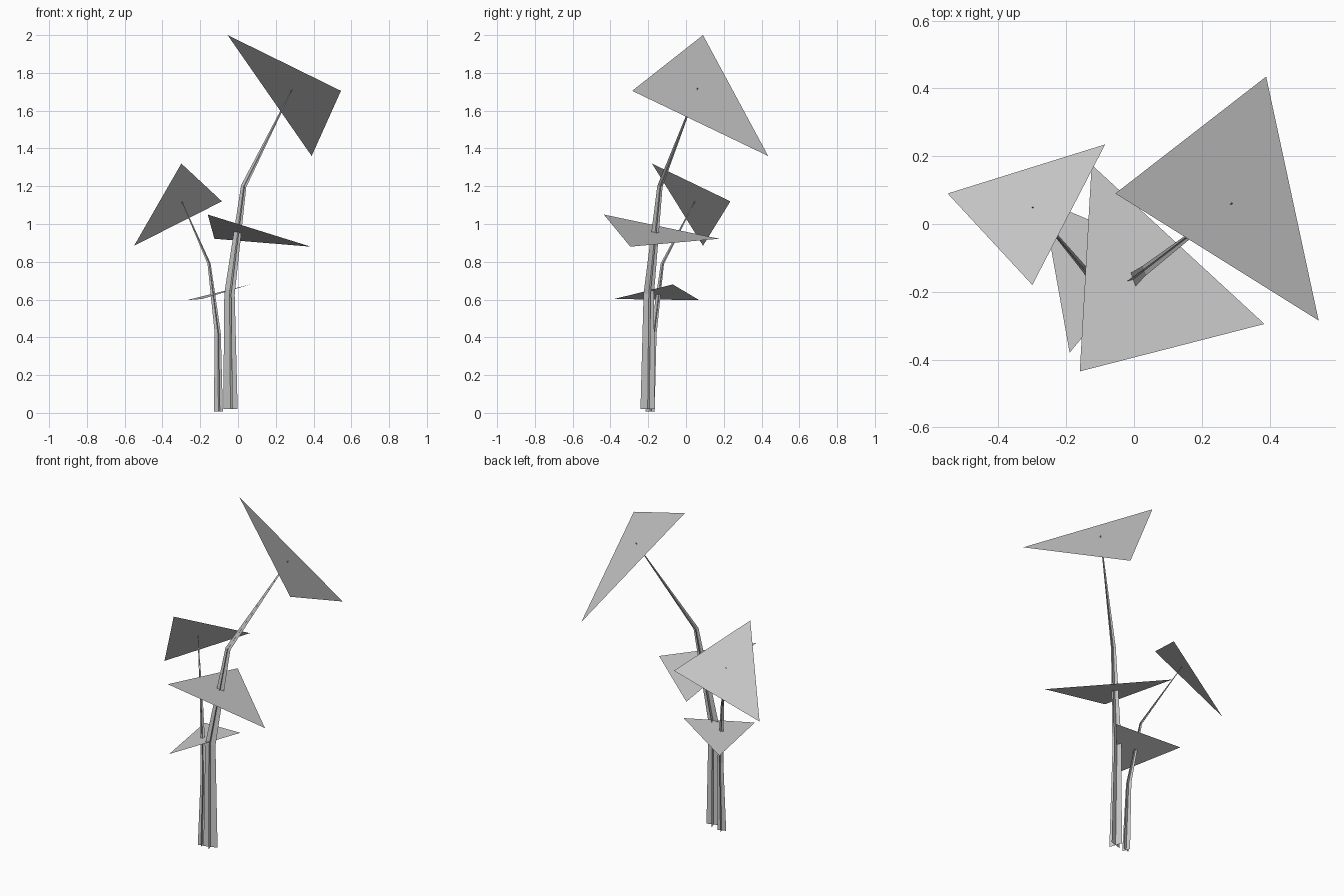
import bpy
from math import cos, sin, radians
from mathutils import Vector

if "Cube" in bpy.data.objects:
    bpy.data.objects.remove(bpy.data.objects["Cube"], do_unlink=True)

grey = bpy.data.materials.new("plain_grey")
grey.use_nodes = True
colour = (0.6, 0.6, 0.6, 1)
grey.diffuse_color = colour
grey.node_tree.nodes["Principled BSDF"].inputs["Base Color"].default_value = colour


def make_object(name, verts, faces):
    mesh = bpy.data.meshes.new(name)
    mesh.from_pydata(verts, [], faces)
    mesh.materials.append(grey)
    mesh.update()
    obj = bpy.data.objects.new(name, mesh)
    bpy.context.collection.objects.link(obj)
    return obj


def leaf(name, a, b, c):
    """Single flat triangle with its normal turned upward."""
    a, b, c = Vector(a), Vector(b), Vector(c)
    up = (b - a).cross(c - a).z > 0
    make_object(name, [a, b, c], [(0, 1, 2) if up else (0, 2, 1)])


def stem(name, path, radii, turn):
    """Two crossed tapering blades that follow the path."""
    path = [Vector(p) for p in path]
    verts, faces = [], []
    for blade in range(2):
        angle = radians(turn + 90 * blade)
        side = Vector((cos(angle), sin(angle), 0))
        start = len(verts)
        for i, (point, radius) in enumerate(zip(path, radii)):
            along = path[min(i + 1, len(path) - 1)] - path[max(i - 1, 0)]
            along.normalize()
            across = (side - along * side.dot(along)).normalized() * radius
            verts += [point - across, point + across]
            if i:
                k = start + 2 * i
                faces.append((k - 2, k - 1, k + 1, k))
    make_object(name, verts, faces)


# Stems
stem("tall_stem",
     [(-0.04, -0.203, 0.02), (-0.045, -0.197, 0.63),
      (0.03, -0.138, 1.2), (0.29, 0.062, 1.72)],
     [0.04, 0.029, 0.015, 0.002], 18)
stem("short_stem",
     [(-0.104, -0.19, 0.007), (-0.107, -0.172, 0.42),
      (-0.153, -0.125, 0.79), (-0.3, 0.05, 1.125)],
     [0.025, 0.017, 0.009, 0.002], 18)

# Leaves
leaf("top_leaf", (-0.055, 0.09, 2.0), (0.39, 0.435, 1.36), (0.545, -0.285, 1.705))
leaf("right_leaf", (-0.55, 0.09, 0.885), (-0.085, 0.235, 1.12), (-0.3, -0.18, 1.32))
leaf("middle_leaf", (-0.16, -0.435, 1.05), (0.385, -0.295, 0.88), (-0.125, 0.175, 0.922))
leaf("low_leaf", (-0.19, -0.38, 0.603), (-0.27, 0.07, 0.597), (0.065, -0.07, 0.68))
